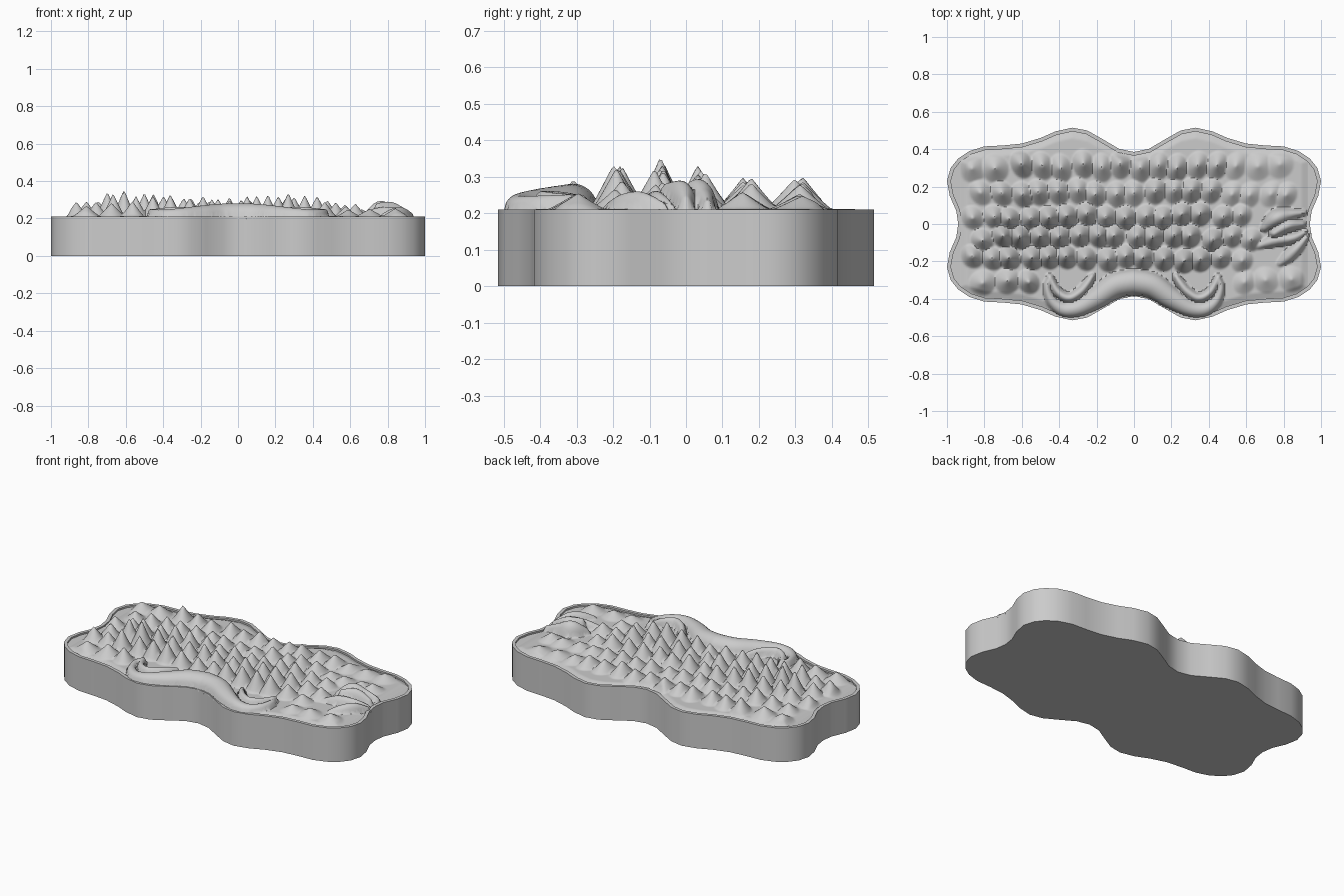
import bpy, bmesh, math, random

if "Cube" in bpy.data.objects:
    bpy.data.objects.remove(bpy.data.objects["Cube"])

random.seed(4)
TOP, FLOOR = 0.21, 0.198


def interp(table, x):
    for (x0, y0), (x1, y1) in zip(table, table[1:]):
        if x <= x1:
            t = max(0, (x - x0) / (x1 - x0))
            return y0 + (y1 - y0) * t
    return table[-1][1]


def spline(pts, n):
    """Catmull-Rom samples through points of any dimension."""
    p = [pts[0]] + list(pts) + [pts[-1]]
    out = []
    for i in range(1, len(p) - 2):
        for k in range(n):
            t = k / n
            out.append(tuple(0.5 * (2 * b + (c - a) * t + (2 * a - 5 * b + 4 * c - d) * t * t
                             + (3 * b - a - 3 * c + d) * t ** 3)
                             for a, b, c, d in zip(p[i - 1], p[i], p[i + 1], p[i + 2])))
    return out + [tuple(pts[-1])]


def finish(bm, name, angle):
    bmesh.ops.recalc_face_normals(bm, faces=bm.faces)
    me = bpy.data.meshes.new(name)
    bm.to_mesh(me)
    bm.free()
    ob = bpy.data.objects.new(name, me)
    bpy.context.collection.objects.link(ob)
    bpy.ops.object.select_all(action='DESELECT')
    ob.select_set(True)
    bpy.context.view_layer.objects.active = ob
    bpy.ops.object.shade_smooth_by_angle(angle=math.radians(angle))


# Wavy plaque: one quarter of the outline, mirrored twice
quarter = [(0, .385), (.08, .402), (.17, .455), (.25, .5), (.33, .515), (.42, .495),
           (.5, .46), (.6, .43), (.7, .42), (.8, .415), (.88, .39), (.94, .35),
           (.98, .3), (1, .23), (.985, .15), (.95, .07), (.94, 0)]
half = quarter + [(x, -y) for x, y in quarter[-2::-1]]
outline = half + [(-x, y) for x, y in half[-2:0:-1]]
bm = bmesh.new()
base = bm.faces.new([bm.verts.new((x, y, 0)) for x, y in outline])
res = bmesh.ops.extrude_face_region(bm, geom=[base], use_keep_orig=True)
for g in res['geom']:
    if isinstance(g, bmesh.types.BMVert):
        g.co.z = TOP
bm.normal_update()
cap = [g for g in res['geom'] if isinstance(g, bmesh.types.BMFace)]
# thin raised rim
bmesh.ops.inset_region(bm, faces=cap, thickness=0.02, use_even_offset=True)
inner = [v for f in cap for v in f.verts]
bm.normal_update()
res = bmesh.ops.extrude_face_region(bm, geom=cap)
bmesh.ops.delete(bm, geom=cap, context='FACES_ONLY')
for g in res['geom']:
    if isinstance(g, bmesh.types.BMVert):
        g.co.z = FLOOR + 0.002
finish(bm, "plaque_base", 30)

# Rows of pointed scales, fanning outward
height_x = [(-.9, .55), (-.75, .75), (-.65, 1.05), (-.5, .95), (-.2, .82), (0, .78),
            (.28, .95), (.45, .75), (.55, .5), (.7, .5), (.9, .5)]
rows = [(.31, .085, .08), (.165, .09, .075), (.04, .12, .068), (-.075, .135, .068),
        (-.185, .125, .068), (-.31, .085, .07)]
scales = []
for r, (ry, h, b) in enumerate(rows):
    x = -.86 + (.05 if r % 2 else 0)
    while x < .9:
        near_stache = ry < -.25 and abs(x) < .53
        on_leaf = -.25 < ry < .1 and x > .66
        if not (near_stache or on_leaf):
            px, py = x + random.uniform(-.012, .012), ry + random.uniform(-.015, .015)
            ang = math.atan2(px, py + 1.3) * 1.1
            hh = h * interp(height_x, px) * random.uniform(.85, 1.1)
            a = .075 if abs(px) > .6 and abs(ry) > .25 else .06
            scales.append((px, py, hh, a, b, math.sin(ang), math.cos(ang)))
        x += .125 if abs(ry) > .25 and abs(x) > .5 else .102

# Curled scroll (right half, mirrored through |x|): x, y, radius, height
scroll = spline([(0, -.31, .07, .075), (.1, -.33, .068, .072), (.2, -.395, .058, .062),
                 (.3, -.45, .045, .05), (.38, -.455, .038, .042), (.44, -.41, .03, .042),
                 (.465, -.34, .022, .045), (.45, -.29, .016, .045)], 10)
scroll += spline([(.45, -.285, .02, .045), (.41, -.36, .025, .05), (.35, -.395, .027, .055),
                  (.29, -.365, .027, .055), (.25, -.32, .024, .05), (.225, -.28, .018, .04)], 8)

# Leaf sprig on the right side
leaf = []
for path in ([(.66, -.12, .018, .03), (.75, -.09, .035, .06), (.85, -.075, .03, .06), (.92, -.04, .012, .03)],
             [(.7, -.02, .025, .05), (.76, .03, .05, .095), (.83, .05, .035, .07), (.91, .06, .015, .04)],
             [(.75, -.05, .03, .085), (.82, -.01, .04, .09), (.9, .0, .02, .05)],
             [(.78, -.21, .02, .03), (.83, -.17, .035, .055), (.88, -.12, .03, .06), (.93, -.06, .012, .03)]):
    leaf += spline(path, 10)


def ridge(samples, x, y):
    best = 0
    for sx, sy, r, h in samples:
        d = ((x - sx) ** 2 + (y - sy) ** 2) / (r * r)
        if d < 1:
            best = max(best, h * math.sqrt(1 - d))
    return best


def relief(x, y, near):
    z = 0
    for px, py, h, a, b, s, c in near:
        dx, dy = x - px, y - py
        u, v = dx * c - dy * s, dx * s + dy * c
        d = math.hypot(u / a, v / b)
        if d < 1:
            z = max(z, h * (1 - d) ** 1.1)
    edge = min(interp(quarter[:12], abs(x)) - .015 - abs(y), .935 - abs(x))
    fade = max(0, min(1, edge / .04))
    z = (z + .014) * fade
    if y < -.2 and abs(x) < .5:
        z = max(z, ridge(scroll, abs(x), y) + .008 if ridge(scroll, abs(x), y) else 0)
    if x > .6 and -.27 < y < .15:
        z = max(z, ridge(leaf, x, y))
    return z


# Carved relief surface as one height field
NX, NY, X, Y = 230, 124, .95, .51
bm = bmesh.new()
grid = []
for i in range(NX + 1):
    x = -X + 2 * X * i / NX
    near = [s for s in scales if abs(s[0] - x) < .085]
    col = []
    for j in range(NY + 1):
        y = -Y + 2 * Y * j / NY
        col.append(bm.verts.new((x, y, FLOOR + relief(x, y, near))))
    grid.append(col)
for i in range(NX):
    for j in range(NY):
        q = (grid[i][j], grid[i + 1][j], grid[i + 1][j + 1], grid[i][j + 1])
        if max(v.co.z for v in q) > FLOOR + 1e-5:
            bm.faces.new(q)
bmesh.ops.delete(bm, geom=[v for v in bm.verts if not v.link_faces], context='VERTS')
finish(bm, "scale_relief", 50)
